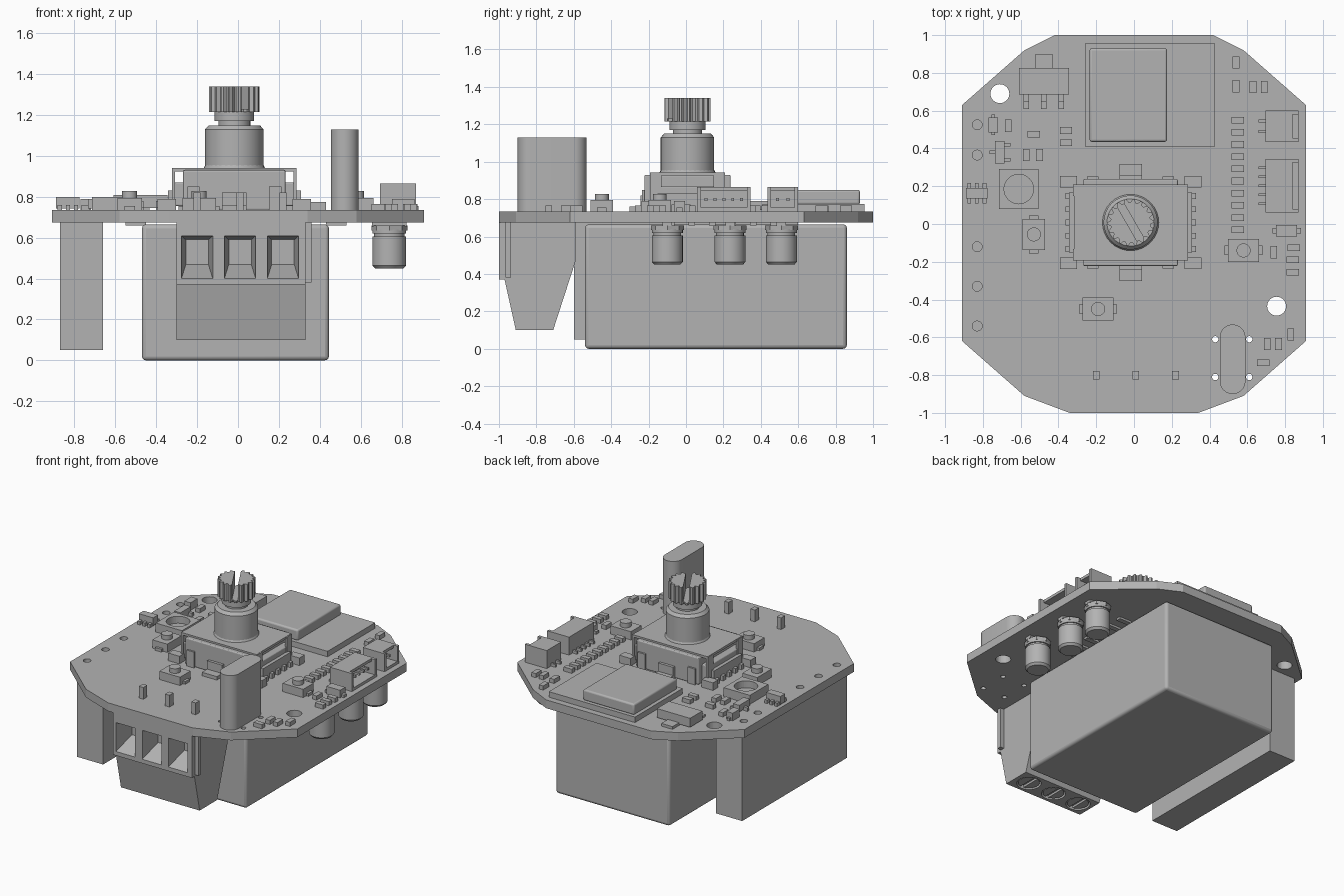
import bpy, bmesh
from math import cos, sin, pi, radians
from mathutils import Matrix, Vector

cube = bpy.data.objects.get("Cube")
if cube:
    bpy.data.objects.remove(cube, do_unlink=True)

grey = bpy.data.materials.new("plain grey")
grey.use_nodes = True
shade = (0.45, 0.45, 0.45, 1)
grey.diffuse_color = shade
grey.node_tree.nodes["Principled BSDF"].inputs["Base Color"].default_value = shade

TOP, UNDER = 0.735, 0.675


def box(bm, cx, cy, w, d, lo, hi):
    """Box centred on cx, cy between two heights."""
    mat = Matrix.Translation((cx, cy, (lo + hi) / 2)) @ Matrix.Diagonal((w, d, hi - lo, 1))
    bmesh.ops.create_cube(bm, size=1, matrix=mat)


def span(bm, x, y, z):
    """Box from three (low, high) pairs."""
    box(bm, sum(x) / 2, sum(y) / 2, x[1] - x[0], y[1] - y[0], *z)


def cyl(bm, cx, cy, r, lo, hi, top=None, seg=32):
    mat = Matrix.Translation((cx, cy, (lo + hi) / 2))
    bmesh.ops.create_cone(bm, cap_ends=True, segments=seg, radius1=r,
                          radius2=r if top is None else top, depth=hi - lo, matrix=mat)


def prism(bm, points, move):
    """Extrude a closed outline of 3D points along a vector."""
    face = bm.faces.new([bm.verts.new(p) for p in points])
    new = bmesh.ops.extrude_face_region(bm, geom=[face])["geom"]
    bmesh.ops.translate(bm, vec=move, verts=[v for v in new if isinstance(v, bmesh.types.BMVert)])


def finish(name, bm, bevel=0, cutter=None, smooth=False):
    bmesh.ops.recalc_face_normals(bm, faces=bm.faces)
    mesh = bpy.data.meshes.new(name)
    bm.to_mesh(mesh)
    bm.free()
    mesh.materials.append(grey)
    ob = bpy.data.objects.new(name, mesh)
    bpy.context.collection.objects.link(ob)
    if cutter:
        mod = ob.modifiers.new("cut", "BOOLEAN")
        mod.object, mod.operation, mod.solver = cutter, "DIFFERENCE", "EXACT"
    if bevel:
        mod = ob.modifiers.new("bevel", "BEVEL")
        mod.width, mod.segments, mod.limit_method = bevel, 3, "ANGLE"
    if smooth:
        bpy.ops.object.select_all(action="DESELECT")
        ob.select_set(True)
        bpy.context.view_layer.objects.active = ob
        bpy.ops.object.shade_smooth_by_angle(angle=radians(30))
    return ob


def helper(name, bm):
    ob = finish(name, bm)
    ob.hide_render = True
    ob.hide_viewport = True
    ob.display_type = "WIRE"
    return ob


# Circuit board with mounting, wire and light pipe holes
bm = bmesh.new()
cyl(bm, -0.71, 0.69, 0.05, 0.6, 0.8)
cyl(bm, 0.755, -0.435, 0.05, 0.6, 0.8)
for y in (0.525, 0.365, -0.12, -0.33, -0.54):
    cyl(bm, -0.83, y, 0.026, 0.6, 0.8, seg=20)
for x in (0.43, 0.61):
    for y in (-0.61, -0.81):
        cyl(bm, x, y, 0.017, 0.6, 0.8, seg=12)
holes = helper("board_hole_cutter", bm)
half = [(0.42, 1), (0.58, 0.92), (0.91, 0.63), (0.91, -0.62), (0.58, -0.91), (0.34, -1)]
outline = half + [(-x, y) for x, y in reversed(half)]
bm = bmesh.new()
prism(bm, [(x, y, UNDER) for x, y in outline], (0, 0, TOP - UNDER))
finish("circuit_board", bm, cutter=holes)

# Power supply box and side block underneath
bm = bmesh.new()
span(bm, (-0.47, 0.445), (-0.54, 0.86), (0, 0.665))
finish("power_box", bm, bevel=0.02, smooth=True)
bm = bmesh.new()
span(bm, (-0.87, -0.66), (-0.6, 0.6), (0.05, UNDER))
finish("side_block", bm)
bm = bmesh.new()
for i in range(6):
    for x in (-0.5, 0.48):
        box(bm, x, -0.08 + i * 0.11, 0.1, 0.035, 0.66, UNDER)
finish("underside_leads", bm)

# Screw terminal with tapered wire openings and screws below
WIRES = (-0.2, 0.01, 0.22)
bm = bmesh.new()
for x in WIRES:
    rings = []
    for y, w, lo, hi in ((-1.01, 0.078, 0.395, 0.61), (-0.85, 0.055, 0.47, 0.59)):
        rings += [bm.verts.new((x + s * w, y, z)) for s, z in ((-1, lo), (1, lo), (1, hi), (-1, hi))]
    bm.faces.new(rings[:4])
    bm.faces.new(rings[4:])
    for k in range(4):
        j = (k + 1) % 4
        bm.faces.new((rings[k], rings[j], rings[j + 4], rings[k + 4]))
    cyl(bm, x, -0.81, 0.08, 0.05, 0.13)
openings = helper("terminal_cutter", bm)
side = [(-1, UNDER), (-1, 0.37), (-0.97, 0.37), (-0.91, 0.1), (-0.71, 0.1), (-0.59, 0.47), (-0.59, UNDER)]
bm = bmesh.new()
prism(bm, [(-0.3, y, z) for y, z in side], (0.63, 0, 0))
finish("screw_terminal", bm, cutter=openings)
bm = bmesh.new()
span(bm, (0.33, 0.36), (-0.965, -0.935), (0.38, UNDER))
finish("terminal_rib", bm)
bm = bmesh.new()
for x in WIRES:
    box(bm, x, -0.81, 0.025, 0.16, 0.05, 0.12)
slots = helper("screw_slot_cutter", bm)
bm = bmesh.new()
for x in WIRES:
    cyl(bm, x, -0.81, 0.07, 0.105, 0.14)
finish("terminal_screws", bm, cutter=slots)
bm = bmesh.new()
for x in WIRES:
    box(bm, x, -0.8, 0.035, 0.045, TOP - 0.01, 0.82)
finish("terminal_pins", bm)

# Can capacitors hanging under the board
for i, y in enumerate((-0.1, 0.235, 0.51)):
    bm = bmesh.new()
    cyl(bm, 0.74, y, 0.07, 0.45, 0.465, top=0.083)
    cyl(bm, 0.74, y, 0.083, 0.465, 0.605)
    cyl(bm, 0.74, y, 0.074, 0.6, 0.625)
    cyl(bm, 0.74, y, 0.083, 0.62, 0.64)
    cyl(bm, 0.74, y, 0.088, 0.635, 0.66, seg=8)
    box(bm, 0.74, y, 0.17, 0.05, 0.655, UNDER)
    finish(f"capacitor_{i + 1}", bm, smooth=True)

# Tall rounded light pipe
bm = bmesh.new()
arc = [(cos(a * pi / 16) * 0.068, sin(a * pi / 16) * 0.068) for a in range(17)]
pill = [(0.522 + x, -0.6 + y) for x, y in arc] + [(0.522 - x, -0.832 - y) for x, y in arc]
prism(bm, [(x, y, TOP) for x, y in pill], (0, 0, 0.395))
finish("light_pipe", bm, smooth=True)

# Rotary encoder: body, metal frame, bushing and knurled shaft
EX, EY = -0.018, 0.008
bm = bmesh.new()
box(bm, EX, EY, 0.5, 0.46, TOP, 0.93)
box(bm, EX, EY, 0.6, 0.38, TOP + 0.02, 0.87)
finish("encoder_body", bm, bevel=0.008)
bm = bmesh.new()
box(bm, EX, EY, 0.6, 0.4, 0.925, 0.942)
for s in (-1, 1):
    for t in (-1, 1):
        box(bm, EX + s * 0.297, EY + t * 0.17, 0.016, 0.06, TOP, 0.94)
        box(bm, EX + s * 0.33, EY + t * 0.215, 0.09, 0.06, TOP, 0.79)
        box(bm, EX + s * 0.2, EY + t * 0.236, 0.06, 0.014, TOP, 0.85)
    box(bm, EX + s * 0.31, EY, 0.03, 0.32, TOP, 0.83)
    box(bm, EX, EY + s * 0.27, 0.12, 0.08, TOP, 0.76)
    box(bm, EX, EY + s * 0.24, 0.12, 0.02, TOP, 0.82)
    for k in range(-2, 3):
        box(bm, EX + s * 0.335, EY + k * 0.07, 0.02, 0.03, TOP, 0.77)
finish("encoder_frame", bm)
bm = bmesh.new()
cyl(bm, EX, EY, 0.155, 0.93, 0.955, top=0.143)
cyl(bm, EX, EY, 0.143, 0.95, 1.13, seg=48)
cyl(bm, EX, EY, 0.143, 1.13, 1.15, top=0.125, seg=48)
cyl(bm, EX, EY, 0.078, 1.14, 1.23)
cyl(bm, EX, EY, 0.097, 1.17, 1.215)
finish("encoder_bushing", bm, smooth=True)
bm = bmesh.new()
spin = Matrix.Translation((EX, EY, 1.3)) @ Matrix.Rotation(radians(-60), 4, "Z")
bmesh.ops.create_cube(bm, size=1, matrix=spin @ Matrix.Diagonal((0.4, 0.04, 0.14, 1)))
slot = helper("shaft_slot_cutter", bm)
bm = bmesh.new()
teeth = 18
rim = []
for i in range(teeth * 4):
    r = 0.124 if i % 4 < 2 else 0.106
    a = 2 * pi * i / (teeth * 4)
    rim.append((EX + r * cos(a), EY + r * sin(a), 1.215))
prism(bm, rim, (0, 0, 0.125))
finish("knurled_shaft", bm, cutter=slot)

# Wireless module with metal shield
bm = bmesh.new()
span(bm, (-0.26, 0.43), (0.41, 0.955), (TOP, 0.775))
finish("module_board", bm)
bm = bmesh.new()
span(bm, (-0.235, 0.175), (0.435, 0.93), (0.77, 0.85))
finish("module_shield", bm, bevel=0.012, smooth=True)

# Voltage regulator
bm = bmesh.new()
span(bm, (-0.61, -0.345), (0.685, 0.825), (0.745, 0.81))
box(bm, -0.477, 0.86, 0.09, 0.08, TOP, 0.755)
for x in (-0.57, -0.477, -0.385):
    box(bm, x, 0.63, 0.03, 0.04, TOP, 0.75)
    box(bm, x, 0.67, 0.03, 0.05, TOP, 0.78)
finish("regulator", bm)

# Small transistors and diodes
bm = bmesh.new()
box(bm, -0.71, 0.38, 0.05, 0.12, 0.742, 0.79)
for x, y in ((-0.745, 0.38), (-0.675, 0.42), (-0.675, 0.34)):
    box(bm, x, y, 0.04, 0.02, TOP, 0.76)
box(bm, -0.832, 0.163, 0.115, 0.055, 0.742, 0.8)
for k in (-1, 0, 1):
    for s in (-1, 1):
        box(bm, -0.832 + k * 0.04, 0.163 + s * 0.035, 0.02, 0.04, TOP, 0.76)
box(bm, -0.745, 0.525, 0.05, 0.08, TOP, 0.79)
box(bm, -0.745, 0.525, 0.02, 0.11, TOP, 0.755)
box(bm, 0.808, -0.035, 0.11, 0.06, TOP, 0.79)
box(bm, 0.808, -0.035, 0.15, 0.03, TOP, 0.755)
finish("transistors_and_diodes", bm)

# Square sensor with a round well
bm = bmesh.new()
cyl(bm, -0.61, 0.185, 0.078, 0.75, 0.9)
well = helper("sensor_well_cutter", bm)
bm = bmesh.new()
box(bm, -0.61, 0.185, 0.21, 0.21, TOP, 0.8)
finish("round_sensor", bm, cutter=well)

# Push buttons
for i, (x, y, turned) in enumerate(((-0.53, -0.055, True), (0.58, -0.14, False), (-0.19, -0.45, False))):
    bm = bmesh.new()
    w, d = (0.12, 0.165) if turned else (0.165, 0.12)
    box(bm, x, y, w, d, TOP, 0.795)
    box(bm, x, y, 0.05 if turned else 0.2, 0.2 if turned else 0.05, TOP, 0.755)
    cyl(bm, x, y, 0.037, 0.79, 0.828)
    finish(f"push_button_{i + 1}", bm, smooth=True)

# Open plug sockets facing the left edge
for name, y0, y1, pins in (("large_socket", 0.06, 0.345, 5), ("small_socket", 0.435, 0.6, 2)):
    bm = bmesh.new()
    span(bm, (0.695, 0.72), (y0, y1), (TOP, 0.865))
    span(bm, (0.695, 0.87), (y0, y1), (TOP, 0.755))
    span(bm, (0.695, 0.84), (y0, y1), (0.845, 0.865))
    for y in (y0, y1 - 0.02):
        span(bm, (0.695, 0.87), (y, y + 0.02), (TOP, 0.865))
    for k in range(pins):
        y = y0 + (y1 - y0) * (k + 1) / (pins + 1)
        box(bm, 0.77, y, 0.13, 0.015, 0.79, 0.805)
        box(bm, 0.68, y, 0.04, 0.015, TOP, 0.755)
    finish(name, bm)

# Chip resistors, lying across or along the board
across = [(0.55, 0.55 - i * 0.0645) for i in range(10)]
across += [(-0.36, 0.495), (-0.36, 0.43), (-0.53, 0.475), (0.845, -0.125), (0.84, -0.19), (0.84, -0.255), (0.685, -0.735)]
along = [(0.54, 0.855), (0.54, 0.73), (0.63, 0.725), (0.69, 0.725), (-0.57, 0.365), (-0.5, 0.365),
         (-0.665, 0.52), (0.74, -0.15), (0.705, -0.635), (0.765, -0.635), (0.83, -0.585)]
bm = bmesh.new()
for x, y in across:
    box(bm, x, y, 0.065, 0.035, TOP, 0.765)
for x, y in along:
    box(bm, x, y, 0.035, 0.065, TOP, 0.765)
finish("chip_resistors", bm)
